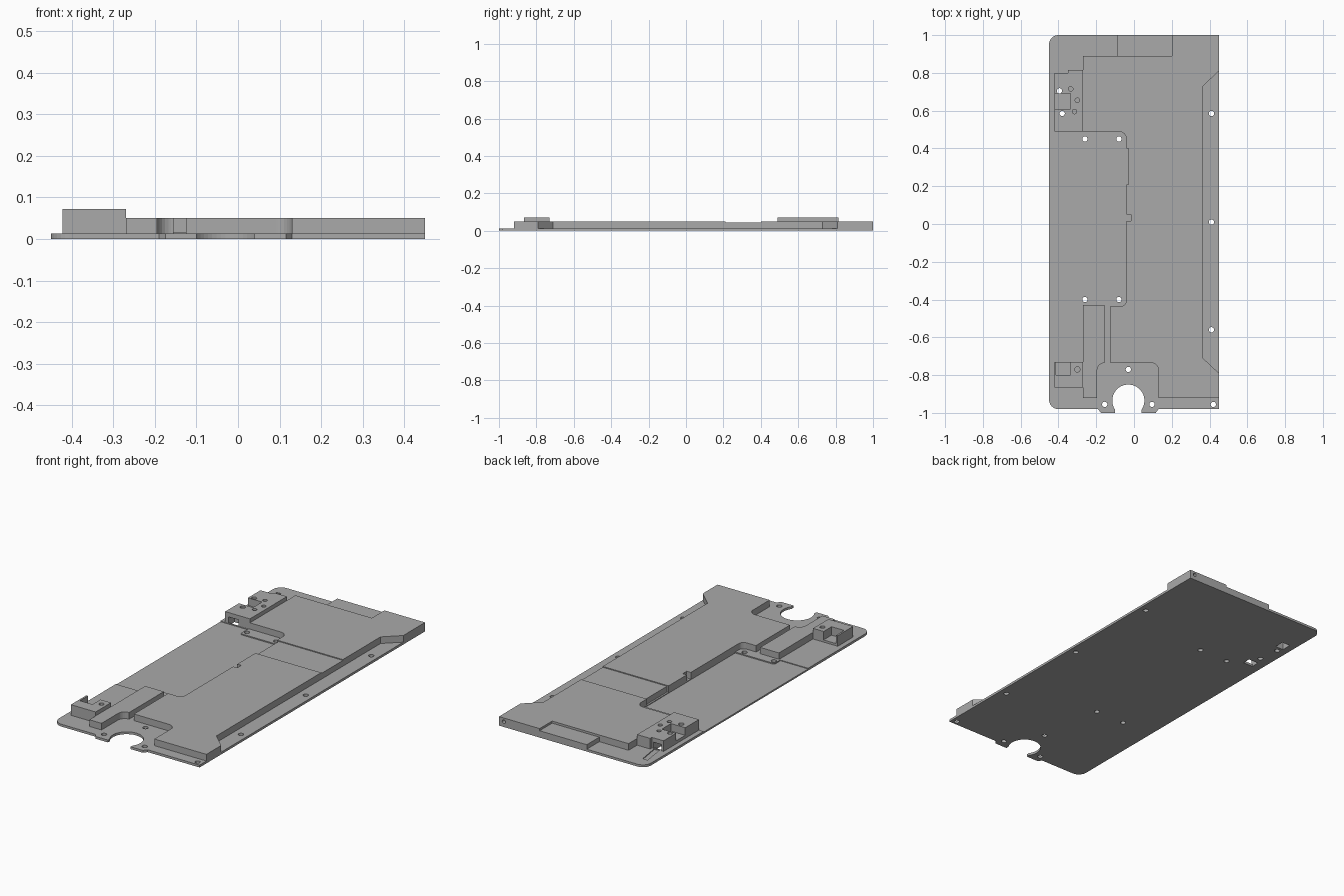
import bpy
import bmesh
import math
from mathutils import Vector, Matrix

cube = bpy.data.objects.get("Cube")
if cube:
    bpy.data.objects.remove(cube, do_unlink=True)

GREY = (0.4, 0.4, 0.4, 1)
grey = bpy.data.materials.new("plain grey")
grey.use_nodes = True
grey.diffuse_color = GREY
grey.node_tree.nodes["Principled BSDF"].inputs["Base Color"].default_value = GREY


def fillet(points):
    """Turn (x, y, radius) corners into an outline with rounded corners."""
    outline = []
    for i, p in enumerate(points):
        corner = Vector(p[:2])
        if len(p) < 3:
            outline.append(corner)
            continue
        a = (Vector(points[i - 1][:2]) - corner).normalized()
        b = (Vector(points[(i + 1) % len(points)][:2]) - corner).normalized()
        half = a.angle(b) / 2
        start = corner + a * p[2] / math.tan(half)
        end = corner + b * p[2] / math.tan(half)
        centre = corner + (a + b).normalized() * p[2] / math.sin(half)
        for k in range(9):
            d = (start - centre).lerp(end - centre, k / 8).normalized()
            outline.append(centre + d * p[2])
    return outline


def prism(name, points, z0, z1):
    bm = bmesh.new()
    face = bm.faces.new([bm.verts.new((p.x, p.y, z0)) for p in fillet(points)])
    top = bmesh.ops.extrude_face_region(bm, geom=[face])["geom"]
    verts = [v for v in top if isinstance(v, bmesh.types.BMVert)]
    bmesh.ops.translate(bm, verts=verts, vec=(0, 0, z1 - z0))
    bmesh.ops.recalc_face_normals(bm, faces=bm.faces)
    mesh = bpy.data.meshes.new(name)
    bm.to_mesh(mesh)
    bm.free()
    mesh.materials.append(grey)
    obj = bpy.data.objects.new(name, mesh)
    bpy.context.collection.objects.link(obj)
    return obj


def box(name, x0, x1, y0, y1, z0, z1):
    return prism(name, [(x0, y0), (x1, y0), (x1, y1), (x0, y1)], z0, z1)


def rod(x, y, r, z0, z1, sides=24):
    angles = [math.tau * i / sides for i in range(sides)]
    return prism("cutter", [(x + r * math.cos(a), y + r * math.sin(a)) for a in angles], z0, z1)


def cut(target, *cutters):
    for cutter in cutters:
        mod = target.modifiers.new("cut", "BOOLEAN")
        mod.operation = "DIFFERENCE"
        mod.solver = "EXACT"
        mod.object = cutter
        bpy.context.view_layer.objects.active = target
        bpy.ops.object.modifier_apply(modifier=mod.name)
        bpy.data.objects.remove(cutter, do_unlink=True)


def hole(target, x, y, r=0.014, bottom=-0.1):
    cut(target, rod(x, y, r, bottom, 0.1))


BASE, TOP, BLOCK = 0.013, 0.05, 0.072

# Base plate with two small feet beside the round cut-out
base = prism("base_plate", [
    (-0.45, -0.98, 0.05), (-0.19, -0.98), (-0.175, -1), (0.115, -1), (0.13, -0.98),
    (0.45, -0.98), (0.45, 1), (-0.45, 1, 0.05)], 0, BASE)
cut(base,
    rod(-0.03, -0.935, 0.085, -0.1, 0.1, 48),
    box("cutter", -0.1, 0.04, -1.1, -0.96, -0.1, 0.1),
    box("cutter", -0.5, -0.04, -0.43, 0.488, 0.009, 0.1),
    prism("cutter", [(-0.415, 0.93), (-0.395, 0.79), (-0.365, 0.8), (-0.385, 0.93)], 0.008, 0.1),
    box("cutter", -0.40, -0.34, 0.495, 0.54, -0.1, 0.1),
    box("cutter", -0.41, -0.36, 0.735, 0.79, -0.1, 0.1))
for x, y in [(0.41, 0.585), (0.41, 0.01), (0.41, -0.56), (0.42, -0.955),
             (-0.155, -0.955), (0.095, -0.955), (-0.03, -0.77),
             (-0.395, 0.705), (-0.38, 0.585)]:
    hole(base, x, y)

# Two mounting tabs beside the shallow bay
for name, y0, y1, yh in [("back_tab", 0.42, 0.49, 0.45), ("front_tab", -0.435, -0.375, -0.4)]:
    tab = prism(name, [(-0.28, y0, 0.012), (-0.04, y0), (-0.04, y1), (-0.28, y1, 0.012)], 0.004, 0.015)
    for x in (-0.26, -0.08):
        hole(tab, x, yh)
        hole(base, x, yh)

# Thick main slab with slanted side cut and shallow cross recess
slab = prism("main_slab", [
    (0.45, 1), (0.2, 1), (0.2, 0.89), (-0.27, 0.89), (-0.27, 0.49), (-0.04, 0.49, 0.04),
    (-0.04, -0.435, 0.03), (-0.125, -0.435), (-0.125, -0.735), (0.13, -0.735, 0.04),
    (0.13, -0.92), (0.45, -0.92), (0.45, -0.79), (0.365, -0.71), (0.365, 0.73), (0.45, 0.81)],
    0.004, TOP)
cut(slab,
    box("cutter", -0.1, 0.4, 0.21, 0.4, 0.045, 0.1),
    box("cutter", -0.1, -0.03, 0.21, 0.4, 0.012, 0.1),
    box("cutter", -0.1, -0.015, 0.015, 0.05, 0.012, 0.1))
back_bore = rod(0, 0, 0.01, -0.03, 0.03)
back_bore.data.transform(Matrix.Translation((0.42, 1, 0.03)) @ Matrix.Rotation(math.pi / 2, 4, "X"))
cut(slab, back_bore)

# Lower ledge on the back edge
box("back_ledge", -0.09, 0.2, 0.89, 1, 0.004, 0.038)

# Raised bar beside the narrow channel
prism("side_bar", [
    (-0.27, -0.43), (-0.27, -0.92), (-0.195, -0.92), (-0.195, -0.735, 0.04),
    (-0.155, -0.735), (-0.155, -0.43)], 0.004, TOP)

# Back bracket block with side notch, undercuts and screw holes
back = prism("back_bracket", [
    (-0.422, 0.49), (-0.27, 0.49), (-0.27, 0.815), (-0.35, 0.815), (-0.35, 0.8), (-0.422, 0.8)],
    BASE - 0.002, BLOCK)
cut(back,
    box("cutter", -0.5, -0.335, 0.61, 0.69, 0.03, 0.1),
    box("cutter", -0.40, -0.34, 0.4, 0.54, -0.1, 0.048),
    box("cutter", -0.41, -0.36, 0.735, 0.9, -0.1, 0.048))
for x, y in [(-0.395, 0.705), (-0.38, 0.585)]:
    hole(back, x, y)
for x, y in [(-0.335, 0.715), (-0.30, 0.655), (-0.315, 0.595)]:
    hole(back, x, y, 0.012, 0.04)

# Front bracket block with corner pocket
front = box("front_bracket", -0.422, -0.27, -0.865, -0.73, BASE - 0.002, BLOCK)
cut(front, box("cutter", -0.412, -0.335, -0.8, -0.7, 0.025, 0.1))
hole(front, -0.30, -0.77, 0.014, 0.035)
